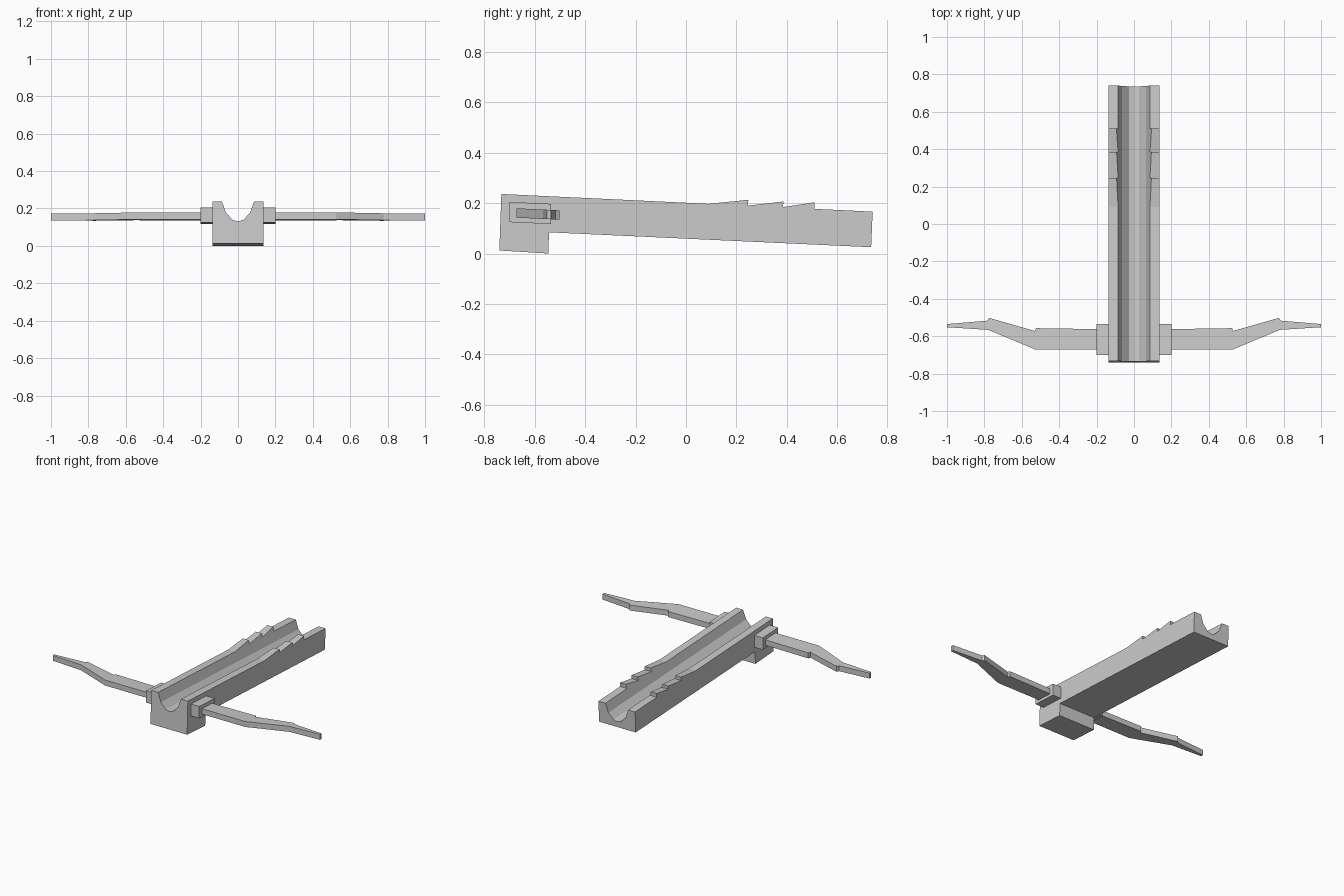
import bpy, bmesh

if "Cube" in bpy.data.objects:
    bpy.data.objects.remove(bpy.data.objects["Cube"])

TILT = -0.0467  # the whole weapon leans down towards the back


def prism(name, points, a, b, place):
    """Extrude a closed 2D outline from a to b; place(u, v, w) gives xyz."""
    bm = bmesh.new()
    lo = [bm.verts.new(place(u, v, a)) for u, v in points]
    hi = [bm.verts.new(place(u, v, b)) for u, v in points]
    bm.faces.new(lo)
    bm.faces.new(hi[::-1])
    n = len(points)
    for i in range(n):
        j = (i + 1) % n
        bm.faces.new((lo[j], lo[i], hi[i], hi[j]))
    bmesh.ops.recalc_face_normals(bm, faces=bm.faces)
    mesh = bpy.data.meshes.new(name)
    bm.to_mesh(mesh)
    bm.free()
    obj = bpy.data.objects.new(name, mesh)
    bpy.context.collection.objects.link(obj)
    return obj


# Stock: side outline with three saw teeth and a front foot
side = [(-0.732, 0.236), (0.09, 0.197), (0.247, 0.213), (0.246, 0.190),
        (0.386, 0.206), (0.385, 0.184), (0.51, 0.203), (0.509, 0.177),
        (0.74, 0.166), (0.734, 0.025), (-0.543, 0.084), (-0.546, 0.0),
        (-0.74, 0.012)]
stock = prism("stock", side, -0.137, 0.137, lambda y, z, x: (x, y, z))

# Groove cut along the stock, parallel to its top
half = [(0.099, 0.275), (0.085, 0.235), (0.064, 0.176), (0.027, 0.138)]
groove = half + [(0, 0.131)] + [(-x, z) for x, z in reversed(half)]
cutter = prism("groove_cutter", groove, -0.85, 0.85,
               lambda x, z, y: (x, y, z + TILT * (y + 0.732)))
cutter.hide_render = True
cutter.hide_viewport = True
cut = stock.modifiers.new("groove", "BOOLEAN")
cut.operation = "DIFFERENCE"
cut.solver = "EXACT"
cut.object = cutter


def tilted(x, y, z):
    return (x, y, z + TILT * (y + 0.67))


def mirrored(obj):
    obj.modifiers.new("mirror", "MIRROR").use_axis[0] = True


# Side brackets holding the bow arms
bracket = [(0.137, -0.70), (0.2, -0.70), (0.2, -0.535), (0.137, -0.535)]
mirrored(prism("arm_bracket", bracket, 0.123, 0.203, tilted))

# Bow arms, tapering and bent back at the tips
arm = [(0.2, -0.672), (0.525, -0.672), (0.78, -0.566), (1.0, -0.552),
       (1.0, -0.535), (0.775, -0.516), (0.78, -0.502), (0.53, -0.572),
       (0.525, -0.557), (0.2, -0.562)]
arm[5], arm[6] = (0.785, -0.517), (0.775, -0.502)
mirrored(prism("bow_arm", arm, 0.142, 0.179, tilted))
